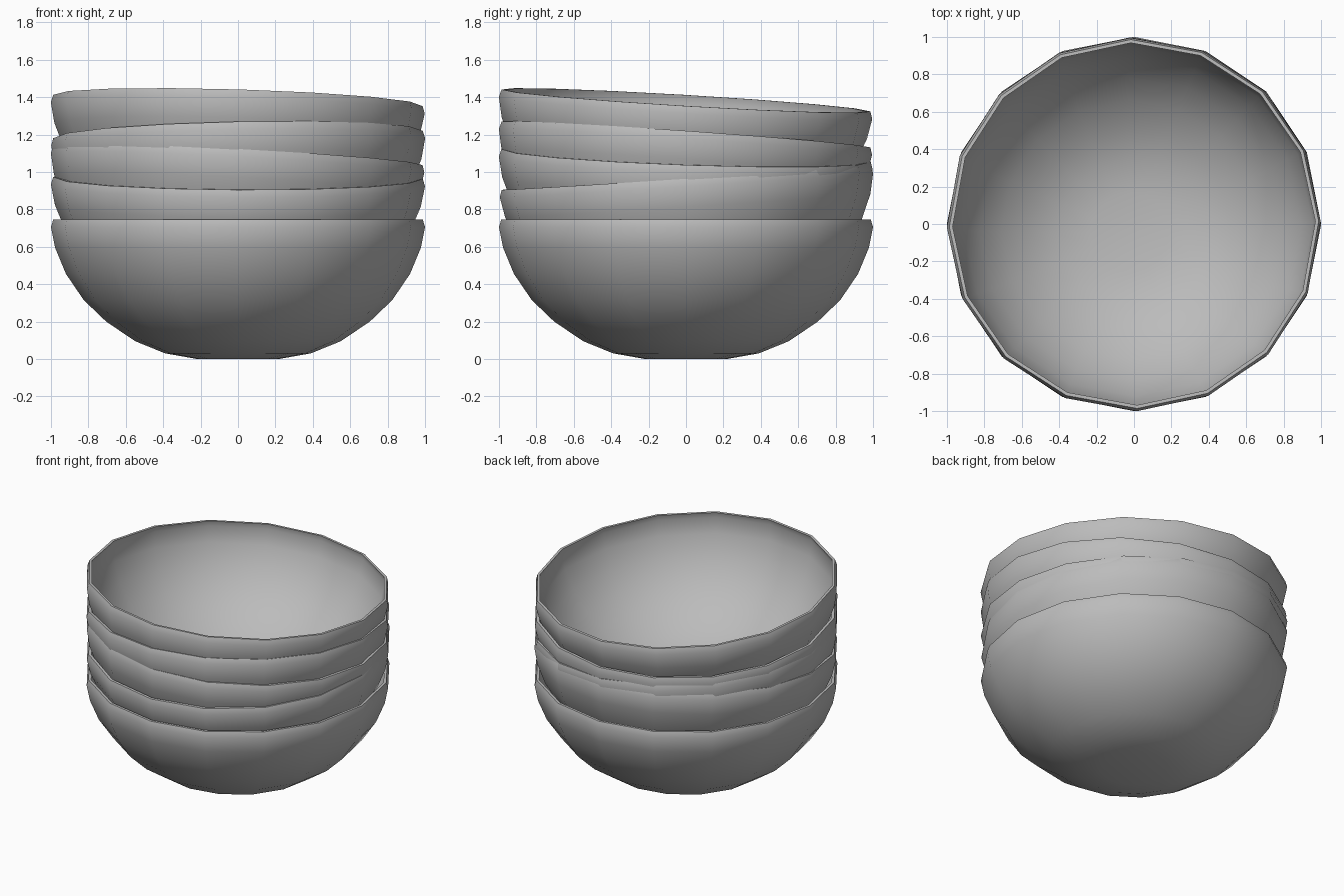
import bpy, bmesh
from math import atan, radians, tau
from mathutils import Matrix

cube = bpy.data.objects.get("Cube")
if cube:
    bpy.data.objects.remove(cube, do_unlink=True)

# One plain glaze for every bowl
glaze = bpy.data.materials.new("grey glaze")
glaze.use_nodes = True
GREY = (0.5, 0.5, 0.5, 1)
glaze.diffuse_color = GREY
glaze.node_tree.nodes["Principled BSDF"].inputs["Base Color"].default_value = GREY

SIDES = 16
DEPTH = 0.745
WALL = 0.02

# Outer wall from the foot to the lip, as (radius, height)
outer = [(0, 0), (0.22, 0), (0.39, 0.03), (0.55, 0.095), (0.705, 0.2),
         (0.825, 0.315), (0.92, 0.455), (0.978, 0.595), (1, 0.705), (0.988, DEPTH)]
# Inner wall follows the outer one at an even thickness
inner = [(0.97, DEPTH)]
for r, z in reversed(outer[:-1]):
    rise = max(0, 1 - z / DEPTH)
    inner.append((max(0, r - WALL * (1 - rise * 0.6)), z + WALL * rise))


def bowl_mesh():
    """Turn the wall profile around the z axis, with the rim centre at the origin."""
    bm = bmesh.new()
    verts = [bm.verts.new((r, 0, z - DEPTH)) for r, z in outer + inner]
    edges = [bm.edges.new(pair) for pair in zip(verts, verts[1:])]
    bmesh.ops.spin(bm, geom=verts + edges, axis=(0, 0, 1), cent=(0, 0, 0),
                   angle=tau, steps=SIDES, use_duplicate=False)
    bmesh.ops.remove_doubles(bm, verts=bm.verts, dist=0.0005)
    bmesh.ops.recalc_face_normals(bm, faces=bm.faces)
    mesh = bpy.data.meshes.new("bowl")
    bm.to_mesh(mesh)
    bm.free()
    mesh.materials.append(glaze)
    return mesh


# Stack: name, rim height, rim slope along x and y, turn in degrees
stack = [("bottom_bowl", DEPTH, 0, 0, 0),
         ("second_bowl", 0.968, -0.005, 0.065, 0),
         ("third_bowl", 1.088, -0.052, -0.035, 1),
         ("fourth_bowl", 1.2, 0.02, -0.07, 0),
         ("top_bowl", 1.382, -0.03, -0.06, 1)]

for name, height, slope_x, slope_y, turn in stack:
    bowl = bpy.data.objects.new(name, bowl_mesh())
    bpy.context.collection.objects.link(bowl)
    bowl.matrix_world = (Matrix.Translation((0, 0, height))
                         @ Matrix.Rotation(atan(slope_y), 4, "X")
                         @ Matrix.Rotation(-atan(slope_x), 4, "Y")
                         @ Matrix.Rotation(radians(turn), 4, "Z"))
    bpy.ops.object.select_all(action="DESELECT")
    bowl.select_set(True)
    bpy.context.view_layer.objects.active = bowl
    bpy.ops.object.shade_smooth_by_angle(angle=radians(40))
